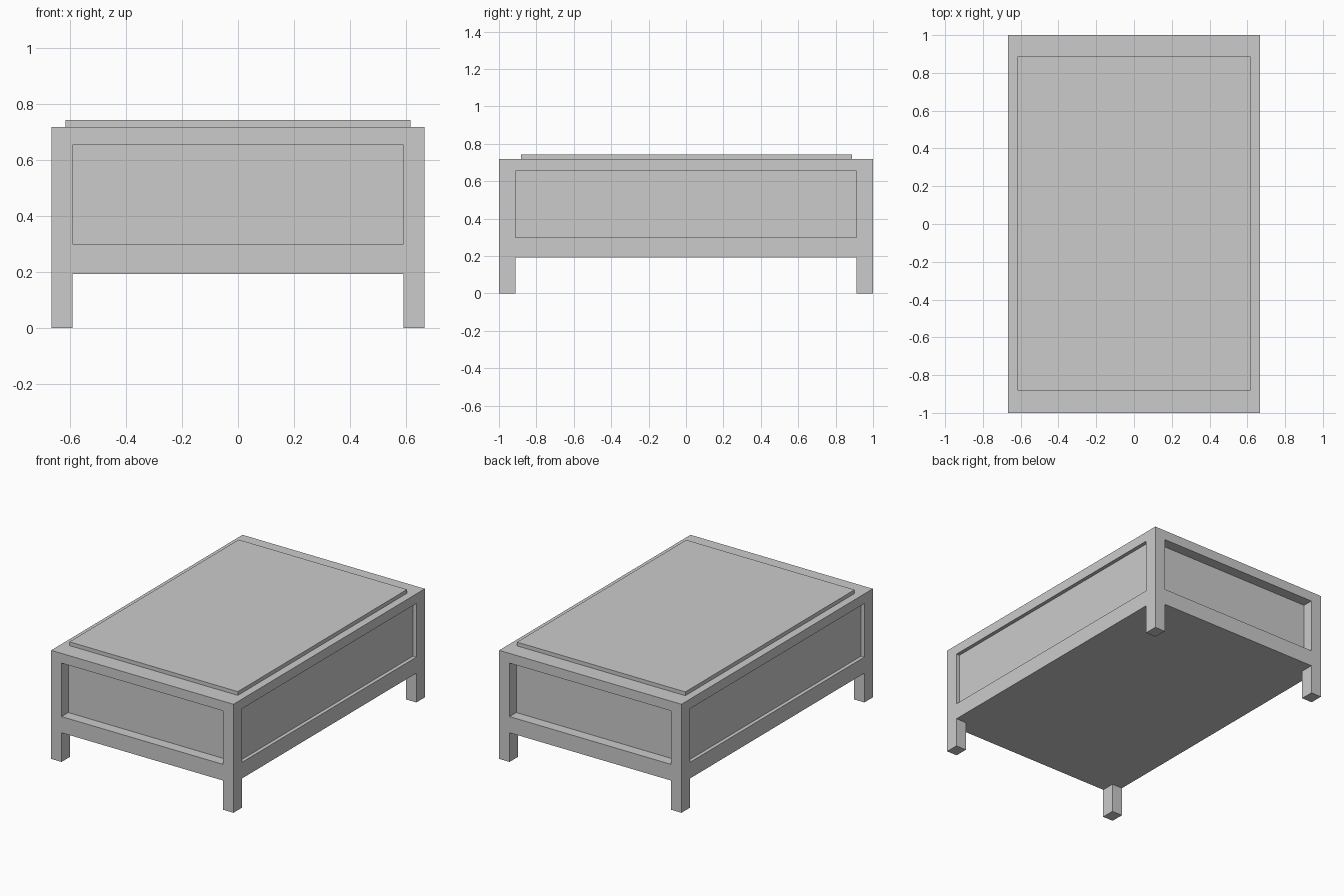
import bpy, bmesh
from mathutils import Vector

if "Cube" in bpy.data.objects:
    bpy.data.objects.remove(bpy.data.objects["Cube"])

HX, HY = 0.667, 1.0            # half width, half length
IX, IY = 0.591, 0.911          # inner edges of the corner posts
Z_LEG, Z_TOP = 0.193, 0.718    # underside and top of the body
P_LO, P_HI = 0.30, 0.654       # recessed panel heights


def box(bm, lo, hi):
    verts = bmesh.ops.create_cube(bm, size=1)["verts"]
    lo, hi = Vector(lo), Vector(hi)
    for v in verts:
        v.co = (lo + hi) / 2 + v.co * (hi - lo)


def finish(name, bm):
    bmesh.ops.dissolve_limit(bm, angle_limit=0.01, verts=bm.verts, edges=bm.edges)
    bmesh.ops.recalc_face_normals(bm, faces=bm.faces)
    mesh = bpy.data.meshes.new(name)
    bm.to_mesh(mesh)
    bm.free()
    ob = bpy.data.objects.new(name, mesh)
    bpy.context.collection.objects.link(ob)
    return ob


def push(bm, faces, offset):
    # extrude each face separately; offset is a function of the face normal
    moves = [(f, offset(f.normal.copy())) for f in faces]
    for f, vec in moves:
        new = bmesh.ops.extrude_discrete_faces(bm, faces=[f])["faces"][0]
        bmesh.ops.translate(bm, verts=new.verts, vec=vec)


# Framed body: a box cut along the post and rail lines
bm = bmesh.new()
box(bm, (-HX, -HY, Z_LEG), (HX, HY, Z_TOP))
cuts = [((s * IX, 0, 0), (1, 0, 0)) for s in (-1, 1)]
cuts += [((0, s * IY, 0), (0, 1, 0)) for s in (-1, 1)]
cuts += [((0, 0, z), (0, 0, 1)) for z in (P_LO, P_HI)]
for co, no in cuts:
    bmesh.ops.bisect_plane(bm, geom=bm.verts[:] + bm.edges[:] + bm.faces[:],
                           plane_co=co, plane_no=no)
bm.normal_update()

# Legs drop from the bottom corners, panels sink into the sides
legs, panels = [], []
for f in bm.faces:
    c = f.calc_center_median()
    if f.normal.z < -0.5 and abs(c.x) > IX and abs(c.y) > IY:
        legs.append(f)
    elif abs(f.normal.z) < 0.5 and P_LO < c.z < P_HI and min(abs(c.x), abs(c.y)) < 0.01:
        panels.append(f)
push(bm, legs, lambda n: Vector((0, 0, -Z_LEG)))
push(bm, panels, lambda n: Vector((-0.024 * n.x, -0.07 * n.y, 0)))
finish("framed_body", bm)

# Raised slab on top
bm = bmesh.new()
box(bm, (-0.616, -0.882, Z_TOP), (0.616, 0.887, 0.743))
finish("top_slab", bm)
